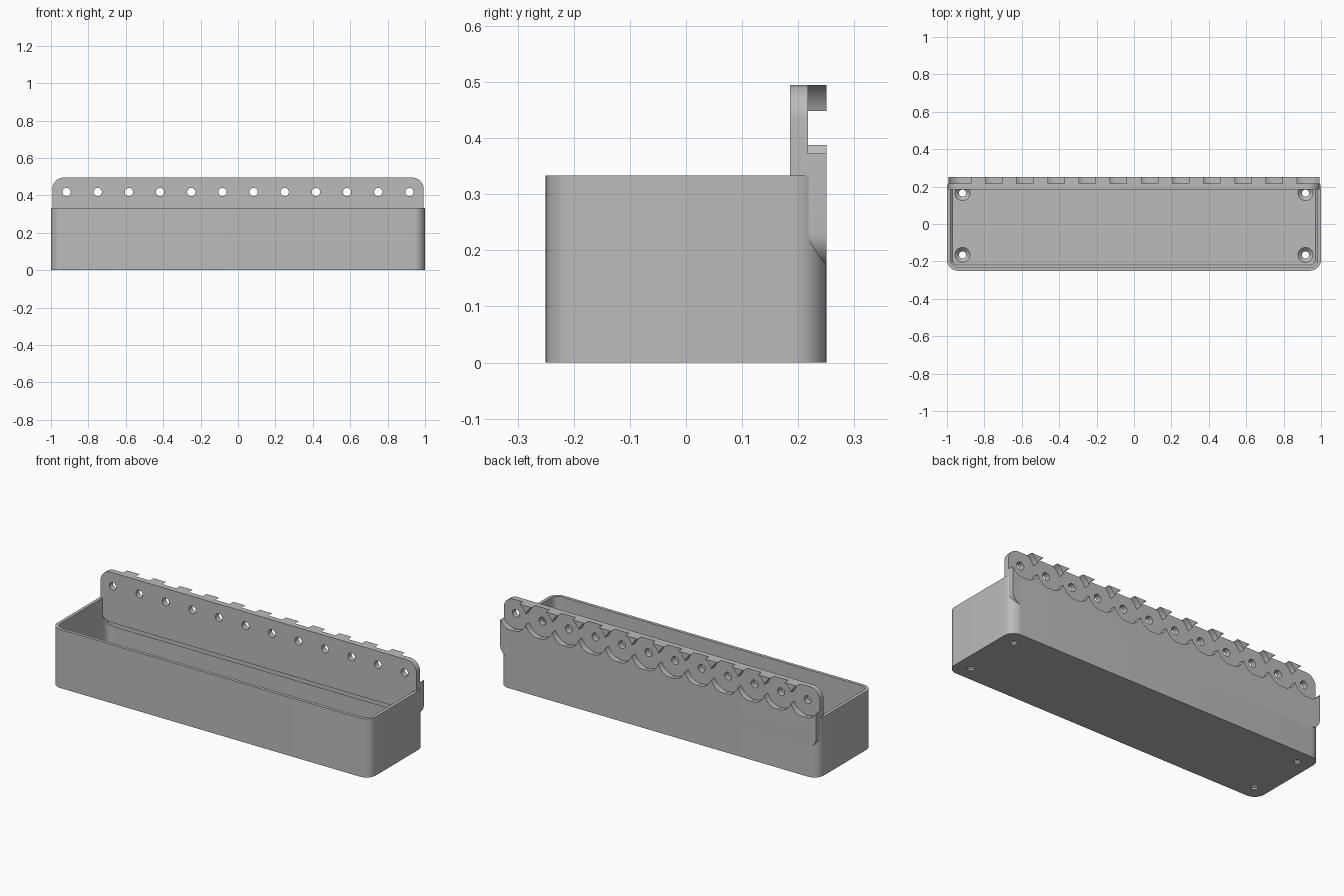
import bpy
import bmesh
import math
from mathutils import Matrix

cube = bpy.data.objects.get("Cube")
if cube:
    bpy.data.objects.remove(cube, do_unlink=True)

# Single material
grey = bpy.data.materials.new("light grey plastic")
grey.use_nodes = True
grey.diffuse_color = (0.5, 0.5, 0.5, 1)
grey.node_tree.nodes["Principled BSDF"].inputs["Base Color"].default_value = (0.5, 0.5, 0.5, 1)

# Main dimensions
HEIGHT, DEPTH, WALL, FLOOR = 0.333, 0.25, 0.018, 0.03
PLATE_X, PLATE_TOP, CORNER = 0.993, 0.495, 0.062
FRONT_Y, SLOT_Y = 0.185, 0.217
PITCH = 1 / 6
HOLE_Z = 0.418
columns = [(i - 5.5) * PITCH for i in range(12)]


def rounded_rect(u0, u1, v0, v1, r, steps=10):
    """Outline of a rectangle with rounded corners, counter-clockwise."""
    centres = [(u1 - r, v1 - r), (u0 + r, v1 - r), (u0 + r, v0 + r), (u1 - r, v0 + r)]
    points = []
    for k, (cu, cv) in enumerate(centres):
        for s in range(steps + 1):
            a = (k + s / steps) * math.pi / 2
            points.append((cu + r * math.cos(a), cv + r * math.sin(a)))
    return points


def add_object(name, bm):
    bmesh.ops.recalc_face_normals(bm, faces=bm.faces[:])
    mesh = bpy.data.meshes.new(name)
    bm.to_mesh(mesh)
    bm.free()
    mesh.materials.append(grey)
    obj = bpy.data.objects.new(name, mesh)
    bpy.context.collection.objects.link(obj)
    return obj


def loft(name, rings):
    """Skin a stack of equal outlines and cap both ends."""
    bm = bmesh.new()
    loops = [[bm.verts.new(p) for p in ring] for ring in rings]
    n = len(loops[0])
    for a, b in zip(loops, loops[1:]):
        for i in range(n):
            j = (i + 1) % n
            bm.faces.new((a[i], a[j], b[j], b[i]))
    bm.faces.new(loops[0])
    bm.faces.new(loops[-1])
    return add_object(name, bm)


def slab(name, z0, z1, y0, y1):
    """Upright plate with rounded corners."""
    outline = rounded_rect(-PLATE_X, PLATE_X, z0, z1, CORNER)
    return loft(name, [[(x, y, z) for x, z in outline] for y in (y0, y1)])


def cylinder(r1, r2, length, location, upright=False, segments=48):
    bm = bmesh.new()
    turn = Matrix() if upright else Matrix.Rotation(math.pi / 2, 4, "X")
    bmesh.ops.create_cone(bm, cap_ends=True, segments=segments, radius1=r1, radius2=r2,
                          depth=length, matrix=Matrix.Translation(location) @ turn)
    return add_object("cutter", bm)


def cut(target, cutter):
    """Subtract the cutter and discard it."""
    cutter.hide_render = True
    mod = target.modifiers.new("cut", "BOOLEAN")
    mod.operation, mod.solver, mod.object = "DIFFERENCE", "EXACT", cutter
    bpy.context.view_layer.objects.active = target
    bpy.ops.object.modifier_apply(modifier=mod.name)
    bpy.data.objects.remove(cutter, do_unlink=True)


# Open bin with rounded corners
def bin_ring(inset, z):
    outline = rounded_rect(inset - 1, 1 - inset, inset - DEPTH, DEPTH - inset, 0.06 - inset)
    return [(x, y, z) for x, y in outline]


tray = loft("bin", [bin_ring(0, 0), bin_ring(0, HEIGHT)])
cut(tray, loft("cavity", [bin_ring(WALL + 0.012, FLOOR), bin_ring(WALL, FLOOR + 0.012),
                          bin_ring(WALL, HEIGHT + 0.1)]))

# Countersunk screw holes in the floor
for x in (-0.917, 0.917):
    for y in (-0.165, 0.165):
        cut(tray, cylinder(0.019, 0.019, 0.2, (x, y, 0), True, 32))
        cut(tray, cylinder(0.014, 0.042, 0.028, (x, y, FLOOR - 0.012), True, 32))

# Back plate with a row of round holes
plate = slab("back_plate", 0.21, PLATE_TOP, FRONT_Y, SLOT_Y)
for x in columns:
    cut(plate, cylinder(0.022, 0.022, 0.2, (x, 0.2, HOLE_Z), segments=32))

# Rear layer with overlapping round recesses
rear = slab("rear_slot_layer", 0.17, PLATE_TOP, SLOT_Y, DEPTH)
for x in columns:
    cut(rear, cylinder(0.0887, 0.0887, 0.2, (x, 0.24, HOLE_Z), segments=64))

# Smooth the curved walls, keep the edges sharp
bpy.ops.object.select_all(action="DESELECT")
for obj in (tray, plate, rear):
    obj.select_set(True)
bpy.context.view_layer.objects.active = tray
bpy.ops.object.shade_smooth_by_angle(angle=math.radians(30))
